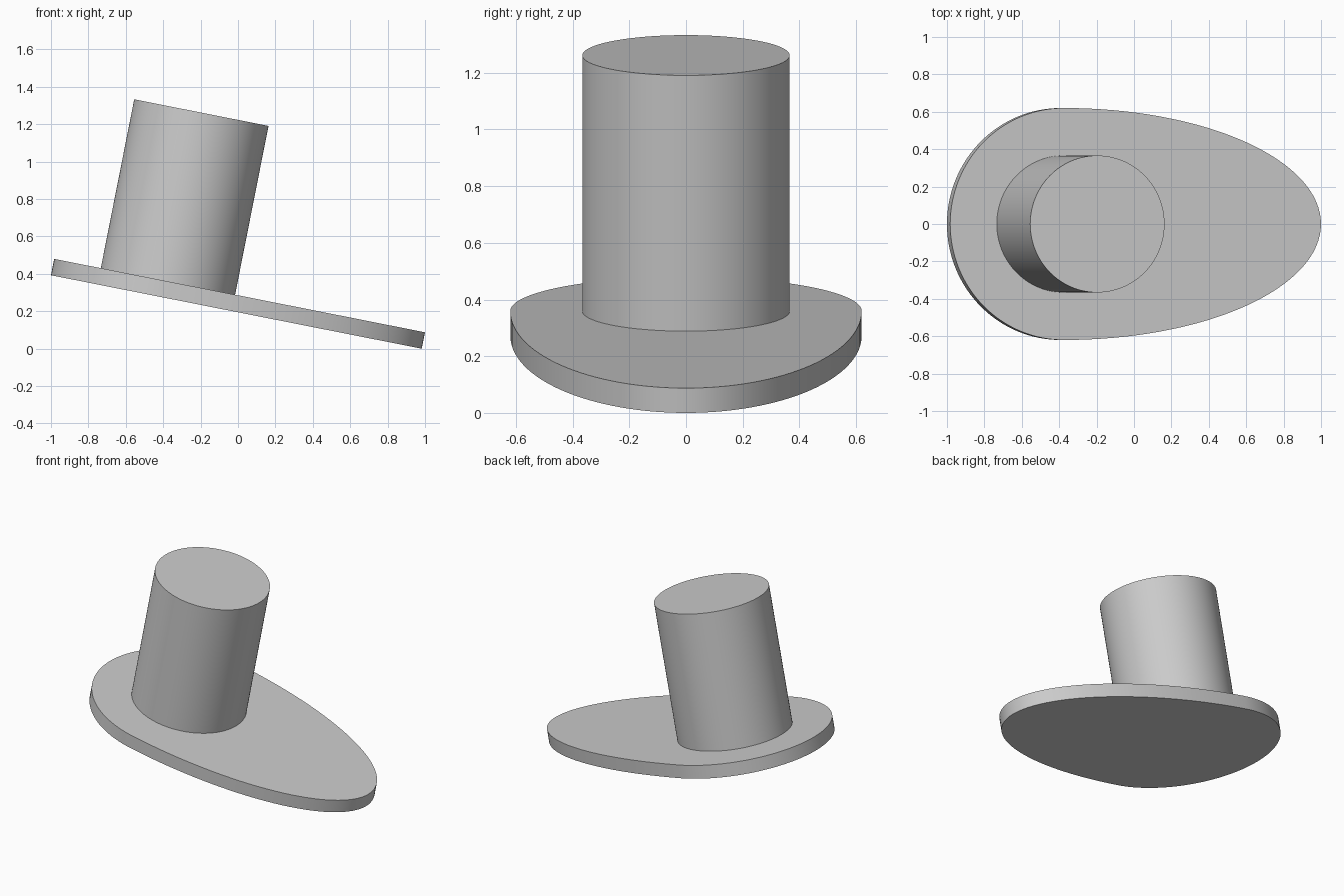
import bpy, bmesh
from math import sin, cos, pi, radians
from mathutils import Matrix

if "Cube" in bpy.data.objects:
    bpy.data.objects.remove(bpy.data.objects["Cube"])

TILT = radians(11.2)
R_BACK, R_FRONT = 0.62, 1.401   # rounded end radius, long elliptical end
PLATE_T, POST_R, TOP = 0.089, 0.366, 1.009

# shared tilted frame, centred where post meets the plate
FRAME = (Matrix.Translation((-1 + R_BACK * cos(TILT), 0, R_FRONT * sin(TILT)))
         @ Matrix.Rotation(TILT, 4, 'Y'))


def extrude_outline(name, outline, z0, z1):
    bm = bmesh.new()
    face = bm.faces.new([bm.verts.new((x, y, z0)) for x, y in outline])
    new = bmesh.ops.extrude_face_region(bm, geom=[face], use_keep_orig=True)["geom"]
    bmesh.ops.translate(bm, vec=(0, 0, z1 - z0),
                        verts=[g for g in new if isinstance(g, bmesh.types.BMVert)])
    bmesh.ops.recalc_face_normals(bm, faces=bm.faces)
    mesh = bpy.data.meshes.new(name)
    bm.to_mesh(mesh)
    bm.free()
    obj = bpy.data.objects.new(name, mesh)
    bpy.context.collection.objects.link(obj)
    obj.matrix_world = FRAME
    bpy.ops.object.select_all(action='DESELECT')
    obj.select_set(True)
    bpy.context.view_layer.objects.active = obj
    bpy.ops.object.shade_smooth_by_angle(angle=radians(30))
    return obj


angles = [2 * pi * i / 128 for i in range(128)]

# egg-shaped base: half circle joined to half ellipse
egg = [((R_FRONT if cos(a) > 0 else R_BACK) * cos(a), R_BACK * sin(a)) for a in angles]
extrude_outline("base_plate", egg, 0, PLATE_T)

# round post, slightly sunk into the plate
circle = [(POST_R * cos(a), POST_R * sin(a)) for a in angles]
extrude_outline("post", circle, PLATE_T - 0.02, TOP)
